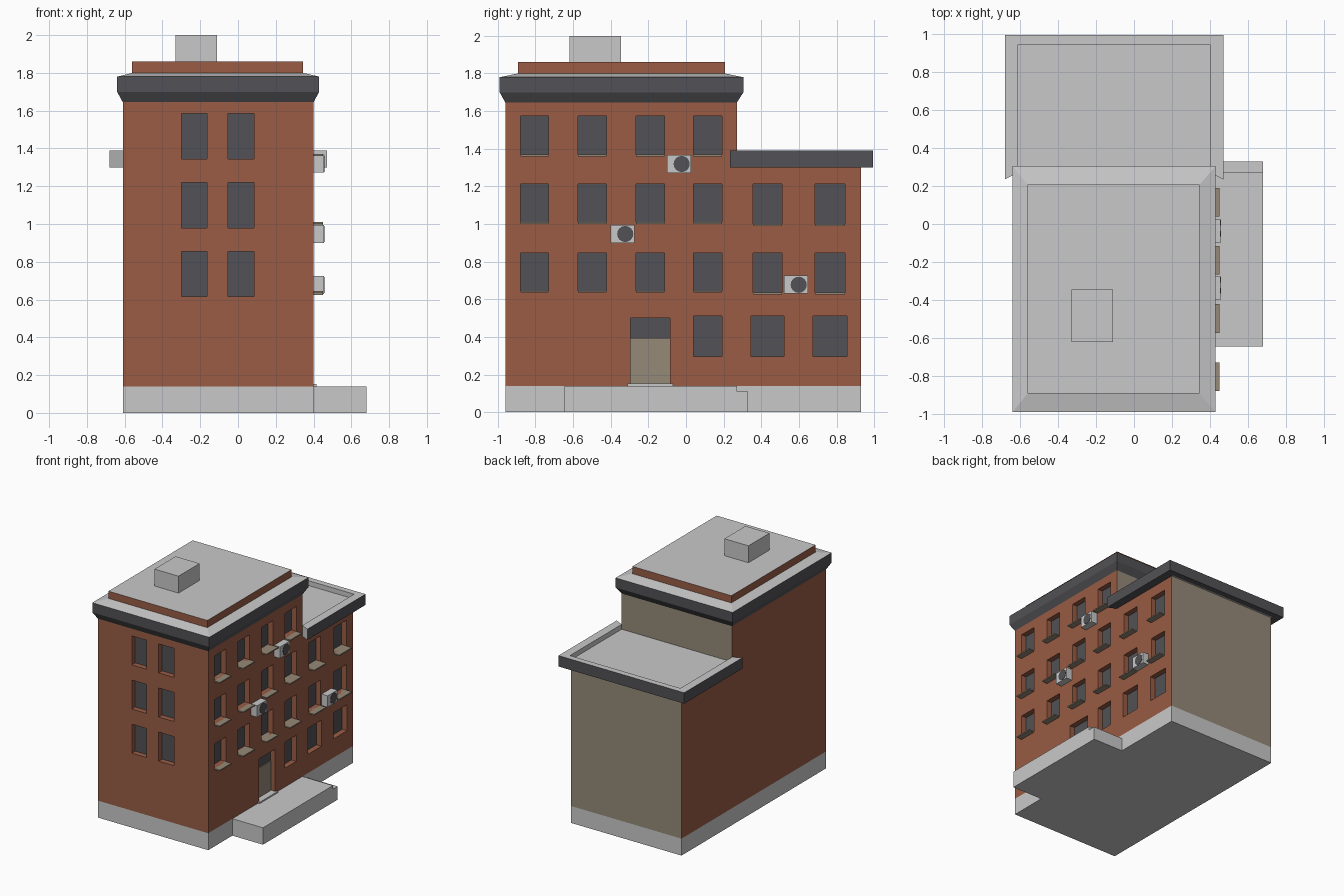
import bpy, bmesh, math
from mathutils import Matrix

if "Cube" in bpy.data.objects:
    bpy.data.objects.remove(bpy.data.objects["Cube"])


def mat(name, col):
    m = bpy.data.materials.new(name)
    m.diffuse_color = (*col, 1)
    m.use_nodes = True
    m.node_tree.nodes["Principled BSDF"].inputs["Base Color"].default_value = m.diffuse_color
    return m


BRICK = mat("brick", (0.319, 0.107, 0.058))
GREY = mat("light_grey", (0.584, 0.584, 0.584))
DARK = mat("dark_slate", (0.084, 0.083, 0.093))
BEIGE = mat("beige", (0.305, 0.254, 0.188))


def add_box(bm, x0, x1, y0, y1, z0, z1):
    m = Matrix.Translation(((x0 + x1) / 2, (y0 + y1) / 2, (z0 + z1) / 2)) \
        @ Matrix.Diagonal((x1 - x0, y1 - y0, z1 - z0, 1))
    bmesh.ops.create_cube(bm, size=1, matrix=m)


def finish(name, bm, mats, rule=None):
    bmesh.ops.recalc_face_normals(bm, faces=bm.faces[:])
    me = bpy.data.meshes.new(name)
    for m in mats:
        me.materials.append(m)
    bm.normal_update()
    if rule:
        for f in bm.faces:
            f.material_index = rule(f.normal, f.calc_center_median())
    bm.to_mesh(me)
    bm.free()
    ob = bpy.data.objects.new(name, me)
    bpy.context.collection.objects.link(ob)
    return ob


def boxes(name, dims, mats, rule=None):
    bm = bmesh.new()
    for d in dims:
        add_box(bm, *d)
    return finish(name, bm, mats, rule)


def prism(name, pts, vec, mats, rule=None):
    bm = bmesh.new()
    f = bm.faces.new([bm.verts.new(p) for p in pts])
    r = bmesh.ops.extrude_face_region(bm, geom=[f])
    vs = [v for v in r["geom"] if isinstance(v, bmesh.types.BMVert)]
    bmesh.ops.translate(bm, verts=vs, vec=vec)
    return finish(name, bm, mats, rule)


X0, X1, Y0, YM, Y1 = -0.61, 0.40, -0.96, 0.27, 0.93
DEPTH = 0.045

# window layout: (y0, y1, z0, z1) on the right side, (x0, x1, z0, z1) on the front
tall_cols = [(-0.88, -0.73), (-0.573, -0.422), (-0.266, -0.115), (0.04, 0.19)]
low_cols = [(0.355, 0.51), (0.685, 0.845)]
silled = [(a, b, z, t) for a, b in tall_cols
          for z, t in ((0.645, 0.847), (1.01, 1.212), (1.37, 1.575))]
silled += [(a, b, z, t) for a, b in low_cols for z, t in ((0.635, 0.847), (1.0, 1.212))]
ground = [(0.04, 0.19, 0.295, 0.51), (0.345, 0.52, 0.295, 0.51), (0.675, 0.855, 0.295, 0.51)]
door = (-0.295, -0.085, 0.15, 0.50)
front = [(a, b, z, z + 0.24) for a, b in ((-0.30, -0.163), (-0.053, 0.085))
         for z in (0.615, 0.98, 1.345)]

# brick walls: stepped side profile, extruded across the width
profile = [(Y0, 0.14), (Y1, 0.14), (Y1, 1.31), (YM, 1.31), (YM, 1.65), (Y0, 1.65)]
walls = prism("walls", [(X0, y, z) for y, z in profile], (X1 - X0, 0, 0), [BRICK, DARK, BEIGE])

# recess the window and door openings
cuts = [(X1 - DEPTH, X1 + 0.1, *w) for w in silled + ground + [door]]
cuts += [(a, b, Y0 - 0.1, Y0 + DEPTH, z, t) for a, b, z, t in front]
cutter = boxes("opening_cutter", cuts, [BRICK])
mod = walls.modifiers.new("openings", "BOOLEAN")
mod.operation, mod.solver, mod.object = "DIFFERENCE", "EXACT", cutter
bpy.context.view_layer.objects.active = walls
bpy.ops.object.modifier_apply(modifier=mod.name)
bpy.data.objects.remove(cutter)

# dark glass at the back of recesses, beige rear walls
for p in walls.data.polygons:
    n, c = p.normal, p.center
    if n.x > 0.9 and abs(c.x - (X1 - DEPTH)) < 0.005:
        p.material_index = 1
    elif n.y < -0.9 and abs(c.y - (Y0 + DEPTH)) < 0.005:
        p.material_index = 1
    elif n.y > 0.9 and (abs(c.y - Y1) < 0.005 or abs(c.y - YM) < 0.005):
        p.material_index = 2
    else:
        p.material_index = 0

# foundation, entrance platform with end step
boxes("foundation", [(X0, X1, Y0, Y1, 0, 0.14)], [GREY])
boxes("entrance_platform", [(X1, 0.68, -0.645, YM, 0, 0.14)], [GREY])
boxes("platform_step", [(X1, 0.68, YM, 0.33, 0, 0.11)], [GREY])

# door panel and threshold
px = X1 - DEPTH
boxes("door", [(px, px + 0.008, door[0], door[1], 0.15, 0.395)], [BEIGE])
boxes("door_threshold", [(px, X1 + 0.015, -0.31, -0.07, 0.14, 0.152)], [GREY])

# window sills
boxes("window_sills", [(px, 0.45, a, b, z - 0.01, z) for a, b, z, t in silled], [BEIGE])

# main cornice: stacked rectangular rings
rings = [(X0, X1, Y0, YM, 1.645), (-0.64, 0.43, -0.99, 0.305, 1.70),
         (-0.64, 0.43, -0.99, 0.305, 1.78), (-0.56, 0.345, -0.893, 0.207, 1.80)]
bm = bmesh.new()
loops = [[bm.verts.new(p) for p in ((a, c, z), (b, c, z), (b, d, z), (a, d, z))]
         for a, b, c, d, z in rings]
for lo, hi in zip(loops, loops[1:]):
    for i in range(4):
        j = (i + 1) % 4
        bm.faces.new((lo[i], lo[j], hi[j], hi[i]))
bm.faces.new(loops[0])
bm.faces.new(loops[-1])
finish("main_cornice", bm, [DARK, GREY], lambda n, c: int(n.z > 0.5))

# raised roof block and rooftop hut
boxes("roof_block", [(-0.56, 0.345, -0.893, 0.207, 1.79, 1.86)], [BRICK, GREY],
      lambda n, c: int(n.z > 0.5))
boxes("roof_hut", [(-0.33, -0.11, -0.62, -0.345, 1.86, 2.0)], [GREY])

# lower wing roof and U-shaped parapet, dark on the outside only
boxes("low_roof", [(X0, X1, YM, 0.945, 1.302, 1.35)], [GREY])
u = [(X0, YM), (-0.68, 0.235), (-0.68, 0.995), (0.47, 0.995), (0.47, 0.235),
     (X1, YM), (X1, 0.945), (X0, 0.945)]


def parapet_rule(n, c):
    outer = c.x < -0.67 or c.x > 0.46 or c.y > 0.98
    return 0 if n.z < -0.5 or (outer and abs(n.z) < 0.5) else 1


prism("low_parapet", [(x, y, 1.30) for x, y in u], (0, 0, 0.09), [DARK, GREY], parapet_rule)

# air conditioners with round fan grilles
units = [(-0.10, 1.272), (-0.40, 0.90), (0.522, 0.63)]
boxes("air_conditioners", [(X1, 0.455, y, y + 0.127, z, z + 0.095) for y, z in units], [GREY])
bm = bmesh.new()
for y, z in units:
    m = Matrix.Translation((0.455, y + 0.077, z + 0.047)) @ Matrix.Rotation(math.pi / 2, 4, "Y")
    bmesh.ops.create_cone(bm, cap_ends=True, segments=16, radius1=0.043, radius2=0.043,
                          depth=0.006, matrix=m)
finish("fan_grilles", bm, [DARK])
